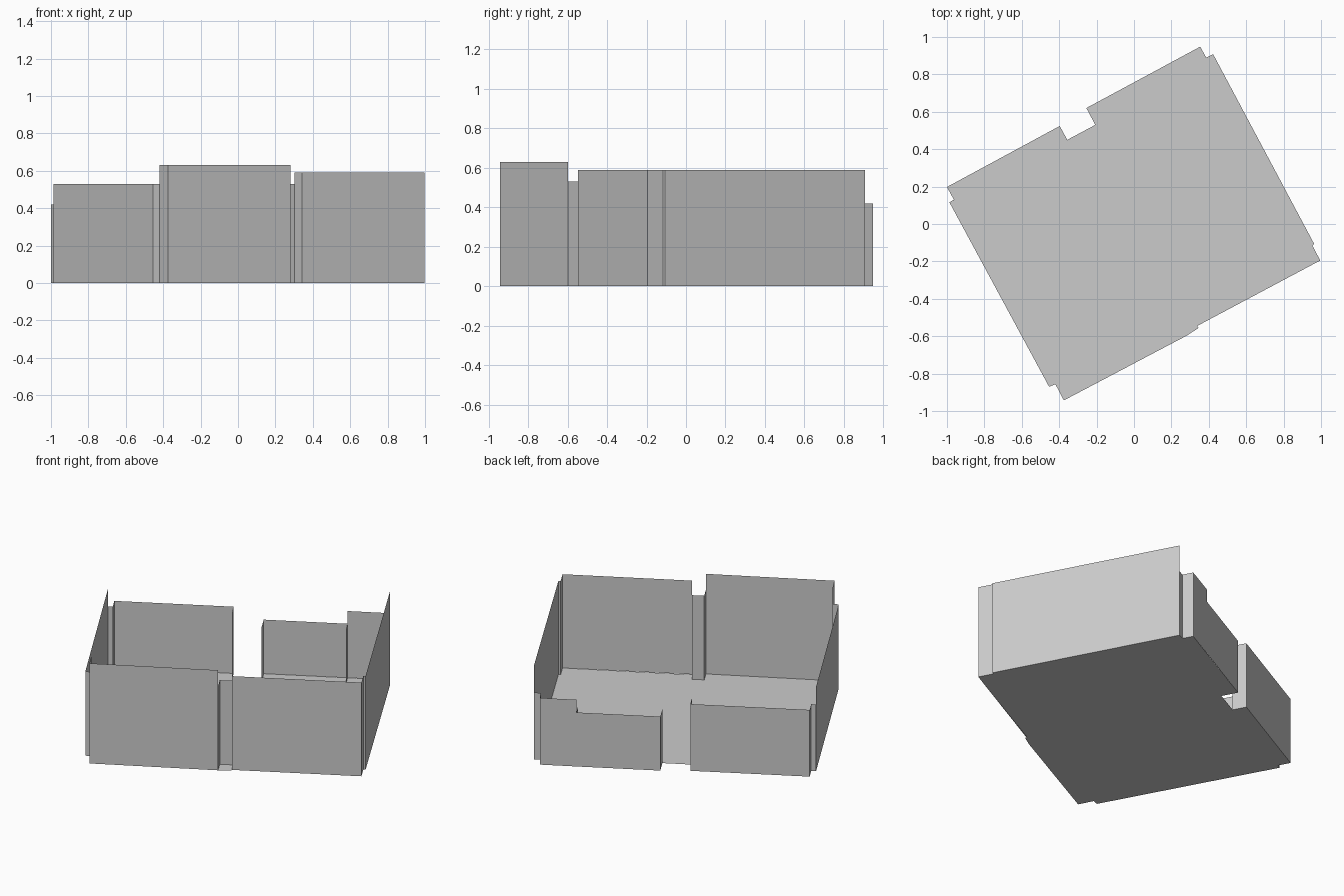
import bpy, bmesh

if "Cube" in bpy.data.objects:
    bpy.data.objects.remove(bpy.data.objects["Cube"])


def mesh_object(name, build):
    bm = bmesh.new()
    build(bm)
    me = bpy.data.meshes.new(name)
    bm.to_mesh(me)
    bm.free()
    ob = bpy.data.objects.new(name, me)
    bpy.context.collection.objects.link(ob)
    return ob


def wall(name, path, height):
    """Thin upright sheet following a ground path."""
    def build(bm):
        lo = [bm.verts.new((x, y, 0)) for x, y in path]
        hi = [bm.verts.new((x, y, height)) for x, y in path]
        for i in range(len(path) - 1):
            bm.faces.new((lo[i], lo[i + 1], hi[i + 1], hi[i]))
    return mesh_object(name, build)


# Plan corners, counter-clockwise from the front corner
FRONT = (-0.375, -0.943)
GAP_L = (0.28, -0.598)
GAP_R = (0.341, -0.548)
RIGHT = (0.996, -0.195)
RIGHT_IN = (0.954, -0.116)
RIGHT_END = (0.963, -0.106)
BACK_END = (0.423, 0.908)
BACK_IN = (0.386, 0.89)
BACK = (0.354, 0.948)
STEP = (0.169, 0.849)
DOOR_R = (-0.255, 0.62)
DOOR_R_IN = (-0.207, 0.53)
DOOR_L_IN = (-0.357, 0.45)
DOOR_L = (-0.397, 0.524)
LEFT = (-1.0, 0.198)
LEFT_IN = (-0.963, 0.13)
LEFT_END = (-0.987, 0.116)
FRONT_END = (-0.454, -0.87)
FRONT_IN = (-0.42, -0.857)
NICHE_L, NICHE_R = (0.242, -0.527), (0.303, -0.492)

# Floor sheet
outline = [FRONT, GAP_L, (0.345, -0.556), (0.338, -0.545), RIGHT, RIGHT_IN,
           RIGHT_END, BACK_END, BACK_IN, BACK, DOOR_R, DOOR_R_IN, DOOR_L_IN,
           DOOR_L, LEFT, LEFT_IN, LEFT_END, FRONT_END, FRONT_IN]


def floor(bm):
    face = bm.faces.new([bm.verts.new((x, y, 0)) for x, y in outline])
    bmesh.ops.triangulate(bm, faces=[face])


mesh_object("floor", floor)

# Front walls with the recessed strip between them
wall("front_left_wall", [FRONT_IN, FRONT, GAP_L], 0.63)
wall("front_niche", [GAP_L, NICHE_L, NICHE_R], 0.53)
wall("front_right_wall", [NICHE_R, GAP_R, RIGHT, RIGHT_IN, RIGHT_END], 0.59)

# Right side wall
wall("right_wall", [RIGHT_END, BACK_END], 0.59)

# Back walls on each side of the open doorway
wall("back_right_tall_wall", [BACK_END, BACK_IN, BACK, STEP], 0.42)
wall("back_right_low_wall", [STEP, DOOR_R, DOOR_R_IN], 0.34)
wall("back_step_fin", [STEP, (0.202, 0.787)], 0.34)
wall("back_left_wall", [DOOR_L_IN, DOOR_L, LEFT, LEFT_IN, LEFT_END], 0.42)

# Left side wall
wall("left_wall", [LEFT_END, FRONT_END, FRONT_IN], 0.53)
